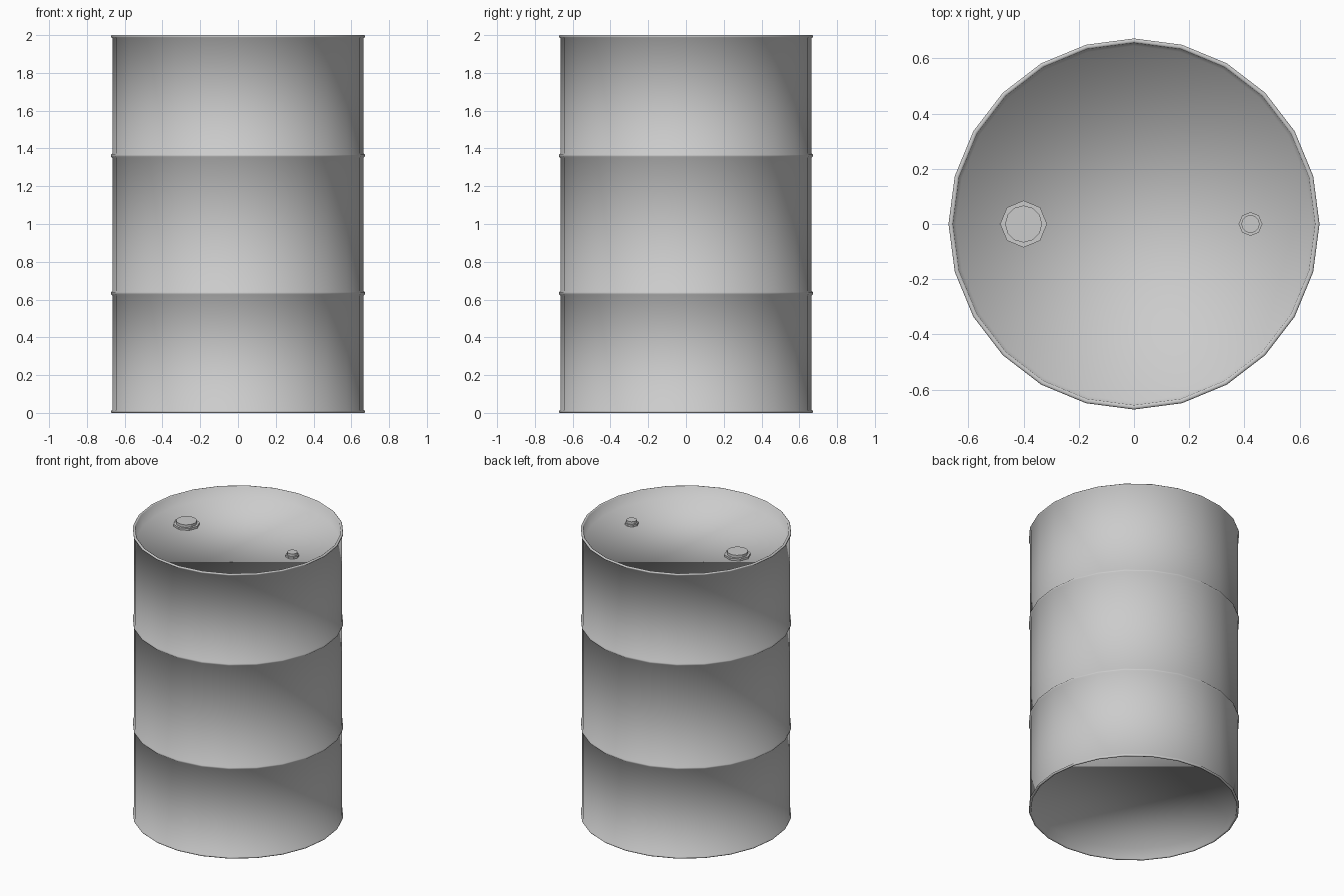
import bpy, bmesh
from math import cos, sin, tau

cube = bpy.data.objects.get("Cube")
if cube:
    bpy.data.objects.remove(cube, do_unlink=True)

GREY = (0.6, 0.6, 0.6, 1)
steel = bpy.data.materials.new("grey steel")
steel.use_nodes = True
steel.diffuse_color = GREY
steel.node_tree.nodes["Principled BSDF"].inputs["Base Color"].default_value = GREY


def lathe(name, profile, sides, centre=(0, 0)):
    """Spin an (r, z) profile listed from bottom to top and close both ends."""
    bm = bmesh.new()
    rings = [[bm.verts.new((centre[0] + r * cos(tau * i / sides),
                            centre[1] + r * sin(tau * i / sides), z))
              for i in range(sides)] for r, z in profile]
    for low, high in zip(rings, rings[1:]):
        for i in range(sides):
            j = (i + 1) % sides
            bm.faces.new((low[i], low[j], high[j], high[i]))
    bm.faces.new(rings[0][::-1])
    bm.faces.new(rings[-1])
    mesh = bpy.data.meshes.new(name)
    bm.to_mesh(mesh)
    bm.free()
    mesh.materials.append(steel)
    obj = bpy.data.objects.new(name, mesh)
    bpy.context.collection.objects.link(obj)
    return obj


# Drum shell: recessed ends, rolled rims and two raised hoops
BODY, EDGE, RECESS = 0.665, 0.672, 0.075
end = [(0.645, RECESS), (0.656, 0.003), (0.661, 0), (0.668, 0),
       (EDGE, 0.004), (EDGE, 0.011), (BODY, 0.016)]
profile = list(end)
for z in (0.634, 1.362):
    profile += [(BODY, z - 0.012), (EDGE, z - 0.005),
                (EDGE, z + 0.005), (BODY, z + 0.012)]
profile += [(r, 2 - z) for r, z in reversed(end)]
drum = lathe("drum_shell", profile, 24)
drum.data.shade_smooth()

# Filler caps: an octagonal flange with a rounder plug on top
LID = 2 - RECESS
for name, x, flange, plug in (("large_cap", -0.4, 0.085, 0.067),
                              ("small_cap", 0.422, 0.043, 0.033)):
    lathe(name + "_flange", [(flange, LID - 0.01), (flange, LID + 0.014)], 8, (x, 0))
    lathe(name + "_plug", [(plug, LID), (plug, LID + 0.032)], 12, (x, 0))
